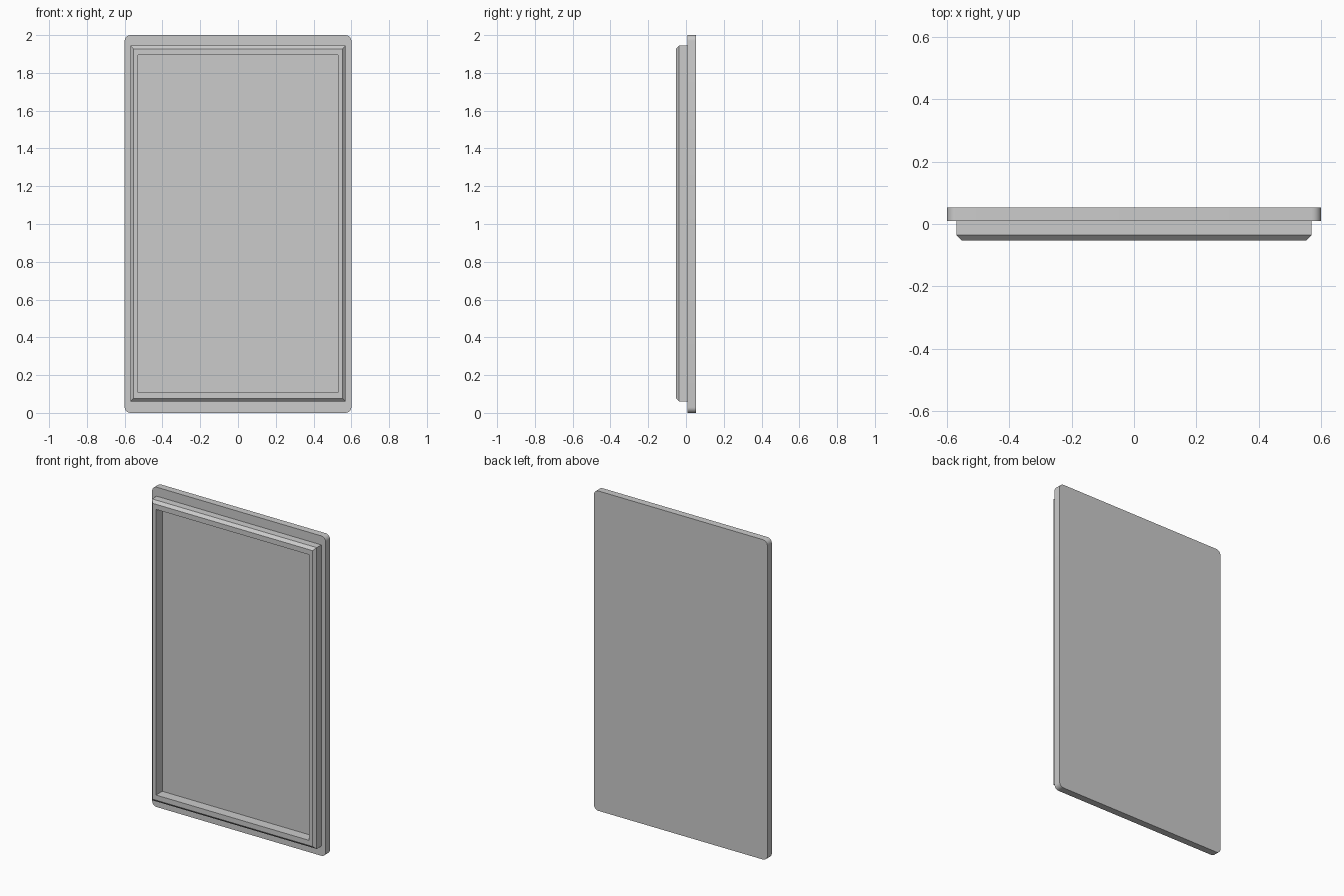
import bpy
import bmesh
from mathutils import Vector

cube = bpy.data.objects.get("Cube")
if cube:
    bpy.data.objects.remove(cube, do_unlink=True)

grey = bpy.data.materials.new("light_grey")
grey.use_nodes = True
colour = (0.6, 0.6, 0.6, 1)
grey.diffuse_color = colour
grey.node_tree.nodes["Principled BSDF"].inputs["Base Color"].default_value = colour

BACK, FACE, SHOULDER, FRONT = 0.053, 0.009, -0.036, -0.053


def finish(bm, name):
    bmesh.ops.recalc_face_normals(bm, faces=bm.faces)
    mesh = bpy.data.meshes.new(name)
    bm.to_mesh(mesh)
    bm.free()
    mesh.materials.append(grey)
    obj = bpy.data.objects.new(name, mesh)
    bpy.context.collection.objects.link(obj)
    return obj


# Door panel: a slab with its four corners rounded
bm = bmesh.new()
bmesh.ops.create_cube(bm, size=1)
for v in bm.verts:
    v.co = Vector((v.co.x * 1.2, BACK if v.co.y > 0 else FACE, 1 + v.co.z * 2))
corners = [e for e in bm.edges if abs(e.verts[0].co.y - e.verts[1].co.y) > 0.01]
bmesh.ops.bevel(bm, geom=corners, offset=0.03, segments=6, profile=0.5, affect='EDGES')
panel = finish(bm, "door_panel")
bpy.context.view_layer.objects.active = panel
panel.select_set(True)
bpy.ops.object.shade_smooth_by_angle(angle=0.6)
panel.select_set(False)

# Raised frame: rectangular rings (half width, half height, depth) joined in a loop
bm = bmesh.new()
profile = [(0.57, 0.942, FACE), (0.57, 0.942, SHOULDER), (0.553, 0.925, FRONT),
           (0.53, 0.893, FRONT), (0.53, 0.893, FACE)]
rings = [[bm.verts.new((sx * w, y, 1.002 + sz * h))
          for sx, sz in ((-1, -1), (1, -1), (1, 1), (-1, 1))]
         for w, h, y in profile]
for i, ring in enumerate(rings):
    following = rings[(i + 1) % len(rings)]
    for j in range(4):
        k = (j + 1) % 4
        bm.faces.new((ring[j], ring[k], following[k], following[j]))
finish(bm, "raised_frame")
